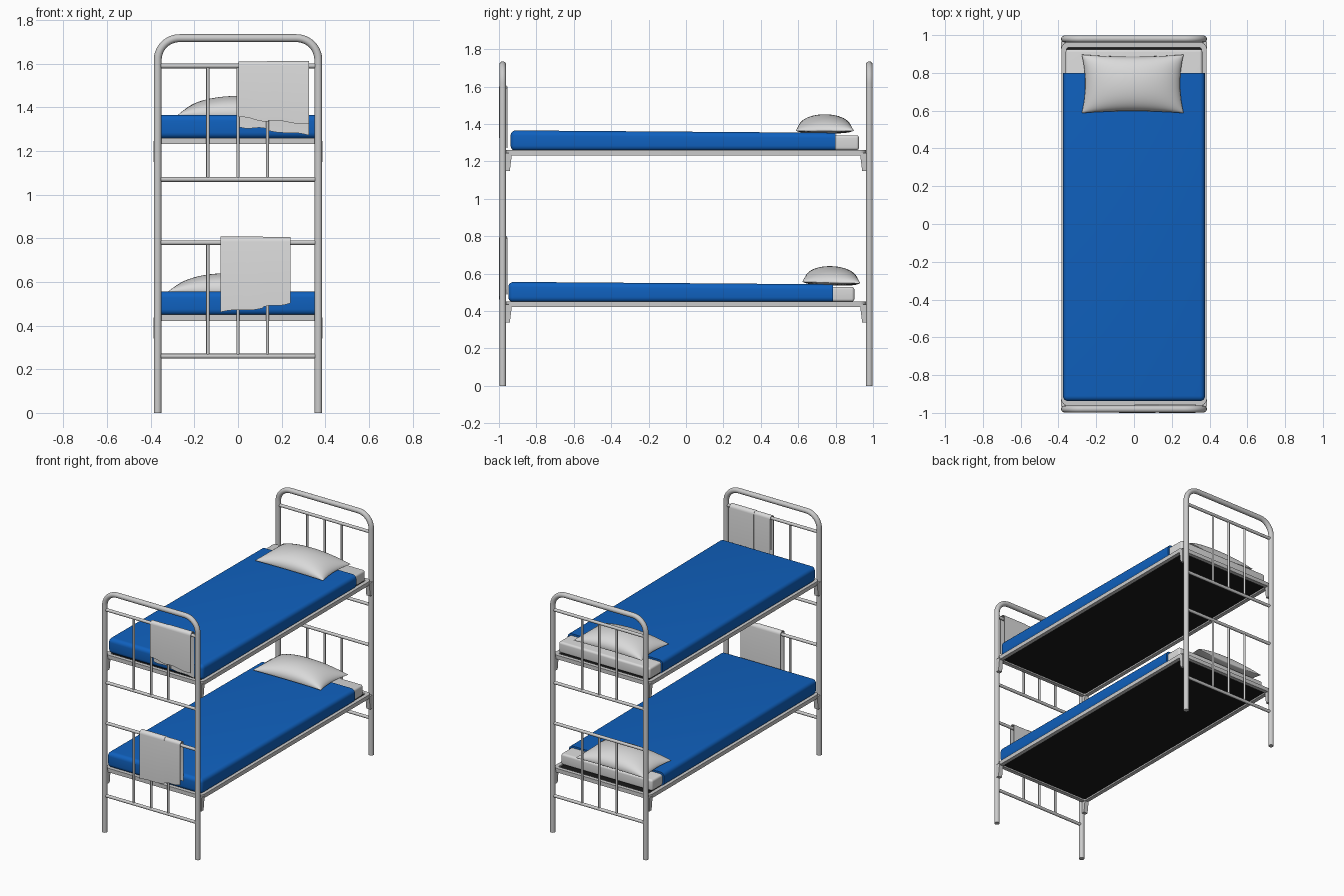
import bpy, bmesh, math
from mathutils import Vector

if "Cube" in bpy.data.objects:
    bpy.data.objects.remove(bpy.data.objects["Cube"])


def material(name, rgb):
    m = bpy.data.materials.new(name)
    m.diffuse_color = (*rgb, 1)
    m.use_nodes = True
    m.node_tree.nodes["Principled BSDF"].inputs["Base Color"].default_value = m.diffuse_color
    return m


METAL = material("grey metal", (0.60, 0.60, 0.60))
LINEN = material("white linen", (0.70, 0.70, 0.70))
BLUE = material("blue wool", (0.005, 0.12, 0.52))
BLACK = material("black mesh", (0.01, 0.01, 0.01))


def finish(name, bm, mat, smooth=True, angle=40):
    bmesh.ops.recalc_face_normals(bm, faces=bm.faces[:])
    me = bpy.data.meshes.new(name)
    bm.to_mesh(me)
    bm.free()
    me.materials.append(mat)
    ob = bpy.data.objects.new(name, me)
    bpy.context.collection.objects.link(ob)
    if smooth:
        bpy.ops.object.select_all(action='DESELECT')
        ob.select_set(True)
        bpy.context.view_layer.objects.active = ob
        bpy.ops.object.shade_smooth_by_angle(angle=math.radians(angle))
    return ob


def tube(name, pts, r, mat, n=16):
    """Sweep a circle along a path lying in a plane of constant y."""
    bm = bmesh.new()
    pts = [Vector(p) for p in pts]
    side = Vector((0, 1, 0))
    rings = []
    for i, p in enumerate(pts):
        t = (pts[min(i + 1, len(pts) - 1)] - pts[max(i - 1, 0)]).normalized()
        u = t.cross(side)
        rings.append([bm.verts.new(p + r * (u * math.cos(a) + side * math.sin(a)))
                      for a in (2 * math.pi * k / n for k in range(n))])
    for a, b in zip(rings, rings[1:]):
        for k in range(n):
            bm.faces.new((a[k], a[(k + 1) % n], b[(k + 1) % n], b[k]))
    bm.faces.new(rings[0])
    bm.faces.new(rings[-1])
    return finish(name, bm, mat)


def box(name, lo, hi, mat, bevel=0, keep_head=False, drop=0):
    """Box; keep_head leaves the +y end sharp, drop lowers its top edge."""
    bm = bmesh.new()
    bmesh.ops.create_cube(bm, size=1)
    for v in bm.verts:
        v.co = [lo[i] if v.co[i] < 0 else hi[i] for i in range(3)]
        if v.co.y == hi[1] and v.co.z == hi[2] or (v.co.y > 0 and v.co.z > (lo[2] + hi[2]) / 2):
            v.co.z -= drop
    if bevel:
        ymax = max(v.co.y for v in bm.verts) - 1e-4
        edges = [e for e in bm.edges if not (keep_head and all(v.co.y > ymax for v in e.verts))]
        bmesh.ops.bevel(bm, geom=edges, offset=bevel, segments=5, profile=0.5, affect='EDGES')
    return finish(name, bm, mat, bevel > 0)


def rounded_rect(hx, hy, r, n=6):
    out = []
    for q, (sx, sy) in enumerate(((1, 1), (-1, 1), (-1, -1), (1, -1))):
        for k in range(n + 1):
            a = math.pi / 2 * (q + k / n)
            out.append((sx * (hx - r) + r * math.cos(a), sy * (hy - r) + r * math.sin(a)))
    return out


def ring(name, hx, hy, w, z0, z1, mat):
    bm = bmesh.new()
    out, inn = rounded_rect(hx, hy, 0.035), rounded_rect(hx - w, hy - w, 0.012)
    loops = [[bm.verts.new((x, y, z)) for x, y in l]
             for l, z in ((out, z0), (out, z1), (inn, z1), (inn, z0))]
    m = len(out)
    for j in range(4):
        a, b = loops[j], loops[(j + 1) % 4]
        for k in range(m):
            bm.faces.new((a[k], a[(k + 1) % m], b[(k + 1) % m], b[k]))
    return finish(name, bm, mat)


def pillow(name, cx, cy, z, tilt):
    a, b, n = 0.27, 0.155, 28
    bm = bmesh.new()
    for s, h in ((1, 0.088), (-1, 0.016)):
        grid = []
        for i in range(n + 1):
            u = -math.cos(math.pi * i / n)
            row = []
            for j in range(n + 1):
                v = -math.cos(math.pi * j / n)
                x = a * u * (1 - 0.07 * (1 - v * v))
                y = b * v * (1 - 0.07 * (1 - u * u))
                t = max(0, 1 - u * u) ** 0.55 * max(0, 1 - v * v) ** 0.4
                row.append(bm.verts.new((cx + x, cy + y, z + s * h * t + tilt * v)))
            grid.append(row)
        for i in range(n):
            for j in range(n):
                bm.faces.new((grid[i][j], grid[i + 1][j], grid[i + 1][j + 1], grid[i][j + 1]))
    bmesh.ops.remove_doubles(bm, verts=bm.verts[:], dist=1e-5)
    return finish(name, bm, LINEN, angle=60)


def towel(name, x0, x1, rail_z, r, front, back):
    """Cloth over the rail; front and back give hem heights at x0 and x1."""
    bm = bmesh.new()
    cols, yc, th = 10, -0.977, 0.005
    rows = []
    for i in range(cols + 1):
        f = i / cols
        wave = 0.004 * math.sin(f * math.pi * 2)
        zf = front[0] + (front[1] - front[0]) * f + wave
        zb = back[0] + (back[1] - back[0]) * f - wave

        def profile(rad):
            arc = [(yc - rad * math.cos(math.pi * k / 8), rail_z + rad * math.sin(math.pi * k / 8))
                   for k in range(9)]
            return [(yc - rad, zf)] + arc + [(yc + rad, zb)]
        pts = profile(r) + profile(r - th)[::-1]
        rows.append([bm.verts.new((x0 + (x1 - x0) * f, y, z)) for y, z in pts])
    m = len(rows[0])
    for p, q in zip(rows, rows[1:]):
        for k in range(m):
            bm.faces.new((p[k], p[(k + 1) % m], q[(k + 1) % m], q[k]))
    for row in (rows[0], rows[-1]):
        for k in range(m // 2 - 1):
            bm.faces.new((row[k], row[k + 1], row[m - 2 - k], row[m - 1 - k]))
    return finish(name, bm, LINEN)


# End frames: bent tube, cross rails and thin rods
for end, y in (("foot", -0.98), ("head", 0.98)):
    X, TOP, R = 0.368, 1.717, 0.1
    path = [(-X, y, 0)]
    path += [(-X + R - R * math.cos(t), y, TOP - R + R * math.sin(t))
             for t in (math.pi / 2 * k / 10 for k in range(11))]
    path += [(-p[0], y, p[2]) for p in reversed(path)]
    tube(end + "_frame_tube", path, 0.018, METAL, 20)
    for level, dz in (("upper", 0.81), ("lower", 0)):
        for part, z in (("top", 0.78), ("bottom", 0.26)):
            tube(f"{end}_{level}_{part}_rail", [(-X, y, z + dz), (X, y, z + dz)], 0.011, METAL)
        for i, x in enumerate((-0.138, 0, 0.135)):
            tube(f"{end}_{level}_rod_{i}", [(x, y, 0.26 + dz), (x, y, 0.78 + dz)], 0.0075, METAL, 12)

# Two bunks: base frame, black mesh, brackets, mattress, blanket
for level, dz, y0, y1, ym in (("upper", 0.81, -0.938, 0.80, 0.925), ("lower", 0, -0.95, 0.785, 0.90)):
    ring(level + "_base_frame", 0.385, 0.962, 0.028, 0.422 + dz, 0.45 + dz, METAL)
    box(level + "_base_mesh", (-0.36, -0.937, 0.432 + dz), (0.36, 0.937, 0.440 + dz), BLACK)
    for sx in (-1, 1):
        for sy in (-1, 1):
            bm = bmesh.new()
            prof = ((0.965, 0.436), (0.965, 0.34), (0.942, 0.34), (0.93, 0.436))
            face = bm.faces.new([bm.verts.new((sx * 0.356, sy * y, z + dz)) for y, z in prof])
            ext = bmesh.ops.extrude_face_region(bm, geom=[face])
            for v in ext["geom"]:
                if isinstance(v, bmesh.types.BMVert):
                    v.co.x = sx * 0.387
            finish(level + "_bracket", bm, METAL, False)
    box(level + "_mattress", (-0.362, -0.92, 0.45 + dz), (0.362, ym, 0.53 + dz), LINEN, 0.015)
    box(level + "_blanket", (-0.376, y0, 0.447 + dz), (0.376, y1, 0.556 + dz), BLUE, 0.028, True, 0.013)

# Pillows
pillow("upper_pillow", -0.007, 0.742, 1.364, 0.0)
pillow("lower_pillow", -0.05, 0.777, 0.552, -0.004)

# Towels, each with two overlapping folds
towel("upper_towel_left", 0.003, 0.14, 1.59, 0.021, (1.355, 1.336), (1.31, 1.30))
towel("upper_towel_right", 0.132, 0.325, 1.59, 0.0235, (1.34, 1.325), (1.295, 1.272))
towel("lower_towel_left", -0.08, 0.115, 0.785, 0.0235, (0.462, 0.48), (0.49, 0.50))
towel("lower_towel_right", 0.107, 0.24, 0.785, 0.021, (0.482, 0.503), (0.50, 0.515))
